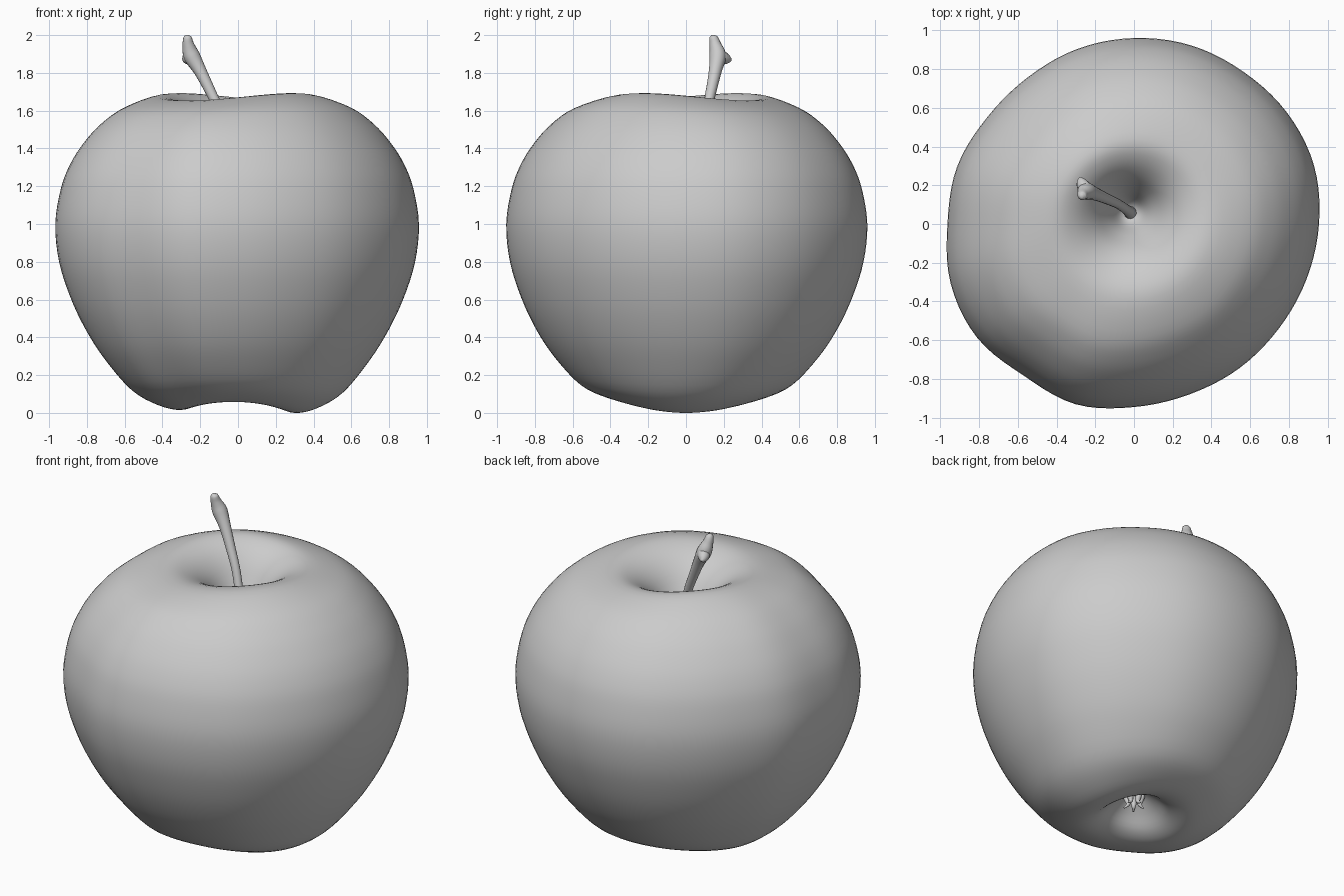
import bpy, bmesh
from math import sin, cos, pi, radians
from mathutils import Vector

if "Cube" in bpy.data.objects:
    bpy.data.objects.remove(bpy.data.objects["Cube"])


def spline(points, steps, closed=False):
    """Catmull-Rom samples through points of any dimension."""
    n = len(points)
    pick = (lambda i: points[i % n]) if closed else (lambda i: points[max(0, min(n - 1, i))])
    out = []
    for i in range(n if closed else n - 1):
        for s in range(steps):
            t = s / steps
            out.append([0.5 * (2 * b + (c - a) * t + (2 * a - 5 * b + 4 * c - d) * t * t
                               + (3 * b - a - 3 * c + d) * t ** 3)
                        for a, b, c, d in zip(pick(i - 1), pick(i), pick(i + 1), pick(i + 2))])
    if not closed:
        out.append(list(points[-1]))
    return out


def smooth(x):
    x = max(0, min(1, x))
    return x * x * (3 - 2 * x)


def skin(name, rings, start, end):
    """Mesh from a stack of rings, closed by a point at each end."""
    bm = bmesh.new()
    loops = [[bm.verts.new(p) for p in ring] for ring in rings]
    n = len(loops[0])
    for a, b in zip(loops, loops[1:]):
        for i in range(n):
            j = (i + 1) % n
            bm.faces.new((a[i], a[j], b[j], b[i]))
    for loop, tip in ((loops[0], start), (loops[-1], end)):
        v = bm.verts.new(tip)
        for i in range(n):
            bm.faces.new((loop[i], loop[(i + 1) % n], v))
    bmesh.ops.recalc_face_normals(bm, faces=bm.faces)
    for f in bm.faces:
        f.smooth = True
    me = bpy.data.meshes.new(name)
    bm.to_mesh(me)
    bm.free()
    ob = bpy.data.objects.new(name, me)
    bpy.context.collection.objects.link(ob)
    return ob


def tube(name, points, sides=14, steps=6):
    """Round tube along (x, y, z, radius) points."""
    path = spline(points, steps)
    pos = [Vector(p[:3]) for p in path]
    rings = []
    for i, p in enumerate(path):
        d = (pos[min(i + 1, len(pos) - 1)] - pos[max(i - 1, 0)]).normalized()
        u = d.cross(Vector((0.6, 0.8, 0.05))).normalized()
        v = d.cross(u)
        rings.append([pos[i] + p[3] * (u * cos(a) + v * sin(a))
                      for a in (2 * pi * k / sides for k in range(sides))])
    return skin(name, rings, pos[0], pos[-1])


# Apple body: a revolved profile, made uneven by the outline seen from above
profile = [(0.02, 1.30), (0.06, 1.335), (0.12, 1.45), (0.20, 1.57), (0.30, 1.648), (0.42, 1.672),
           (0.60, 1.615), (0.72, 1.53), (0.81, 1.43), (0.88, 1.32), (0.93, 1.19), (0.96, 1.0),
           (0.94, 0.8), (0.88, 0.61), (0.80, 0.44), (0.70, 0.28), (0.56, 0.11), (0.42, 0.025),
           (0.30, 0.0), (0.21, 0.035), (0.13, 0.12), (0.06, 0.185), (0.02, 0.20)]
outline = [.955, .977, .977, .968, .968, .96, .95, .935, .937, .96,
           .963, .995, 1.0, .968, .978, .945, .925, .922, .922, .935]
factors = [r[0] / 0.96 for r in spline([(r,) for r in outline], 5, closed=True)]
DIMPLE = Vector((-0.02, 0.06))

rings = []
for r, z in spline(profile, 4):
    ring = []
    for k, f in enumerate(factors):
        a = 2 * pi * k / len(factors)
        rr = r * (1 + (f - 1) * smooth((r - 0.15) / 0.6))
        off = DIMPLE * (smooth((z - 1.2) / 0.1) * (1 - smooth((r - 0.05) / 0.6)))
        edge = smooth(r / 0.3) * (1 - smooth((r - 0.35) / 0.5))
        if z > 1:
            dz = 0.02 * cos(2 * (a - radians(140))) * edge
        else:
            dz = 0.025 * (1 - cos(2 * a)) * edge + 0.008 * (1 - cos(a)) * edge
        ring.append((rr * cos(a) + off.x, rr * sin(a) + off.y, z + dz))
    rings.append(ring)
skin("apple_body", rings, (DIMPLE.x, DIMPLE.y, 1.295), (0, 0, 0.202))

# Stem with a side knob at the cut end
tube("stem", [(-0.015, 0.055, 1.27, 0.035), (-0.04, 0.075, 1.42, 0.026), (-0.085, 0.105, 1.57, 0.025),
              (-0.145, 0.132, 1.70, 0.028), (-0.20, 0.155, 1.81, 0.034), (-0.245, 0.168, 1.89, 0.044),
              (-0.263, 0.155, 1.95, 0.031), (-0.267, 0.145, 1.988, 0.022), (-0.267, 0.143, 2.0, 0.008)])
tube("stem_knob", [(-0.235, 0.16, 1.90, 0.035), (-0.26, 0.195, 1.88, 0.035),
                   (-0.273, 0.222, 1.872, 0.024), (-0.278, 0.24, 1.868, 0.007)])

# Dried sepals in the bottom hollow
for k in range(5):
    a = 2 * pi * k / 5 + 0.3
    tube(f"sepal_{k + 1}", [(r * cos(a), r * sin(a), z, w) for r, z, w in
                            ((0.05, 0.20, 0.02), (0.04, 0.16, 0.018), (0.035, 0.13, 0.012),
                             (0.06, 0.11, 0.004))], sides=8, steps=4)
